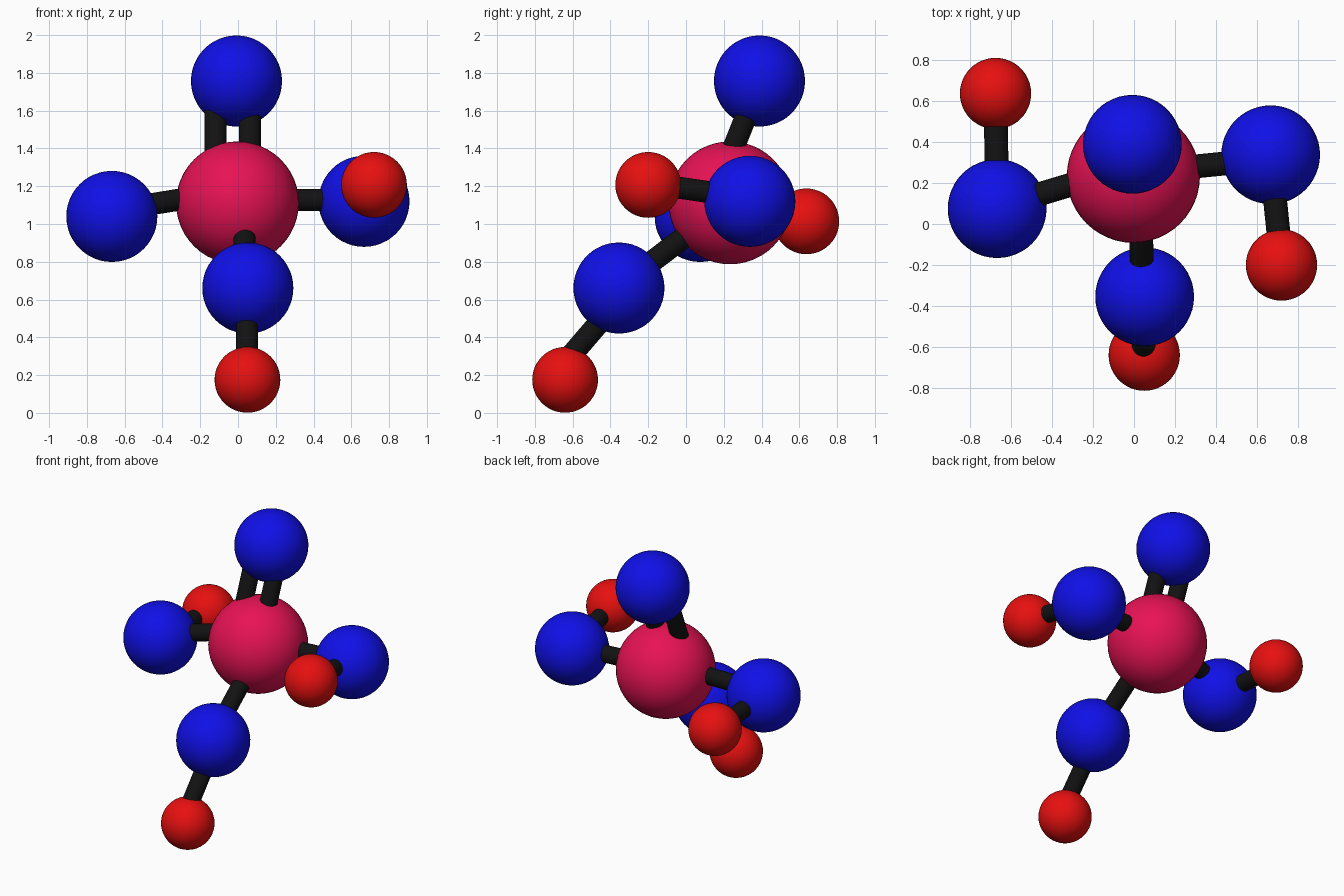
import bpy
from mathutils import Vector

if "Cube" in bpy.data.objects:
    bpy.data.objects.remove(bpy.data.objects["Cube"])


def material(name, rgb):
    m = bpy.data.materials.new(name)
    m.diffuse_color = (*rgb, 1)
    m.use_nodes = True
    m.node_tree.nodes["Principled BSDF"].inputs["Base Color"].default_value = m.diffuse_color
    return m


CRIMSON = material("crimson", (0.80, 0.006, 0.09))
BLUE = material("blue", (0.005, 0.005, 0.80))
RED = material("red", (0.80, 0.005, 0.005))
BLACK = material("black", (0.006, 0.006, 0.006))


def finish(name, mat):
    ob = bpy.context.object
    ob.name = name
    ob.data.materials.append(mat)
    bpy.ops.object.shade_smooth_by_angle()


def ball(name, centre, radius, mat):
    bpy.ops.mesh.primitive_uv_sphere_add(segments=48, ring_count=24, radius=radius, location=centre)
    finish(name, mat)


def stick(name, a, b, radius=0.058):
    a, b = Vector(a), Vector(b)
    bpy.ops.mesh.primitive_cylinder_add(vertices=32, radius=radius, depth=(b - a).length,
                                        location=(a + b) / 2,
                                        rotation=(b - a).to_track_quat('Z', 'Y').to_euler())
    finish(name, BLACK)


# Central ball
ball("centre_ball", (-0.003, 0.233, 1.112), 0.325, CRIMSON)

# Four medium balls around it
for name, c in {"top": (-0.008, 0.389, 1.757), "left": (-0.668, 0.075, 1.04),
                "right": (0.667, 0.338, 1.12), "front": (0.052, -0.355, 0.661)}.items():
    ball(name + "_ball", c, 0.241, BLUE)

# Three small outer balls
for name, c in {"left": (-0.676, 0.637, 1.014), "right": (0.72, -0.2, 1.207),
                "front": (0.05, -0.64, 0.175)}.items():
    ball(name + "_outer_ball", c, 0.174, RED)

# Double stick to the top ball
for side, x in (("left", -0.12), ("right", 0.063)):
    stick(f"top_stick_{side}", (x, 0.17, 1.20), (x, 0.35, 1.65))

# Single sticks from the centre
stick("left_stick", (-0.15, 0.239, 1.155), (-0.60, 0.104, 1.082))
stick("right_stick", (0.10, 0.261, 1.127), (0.60, 0.311, 1.127))
stick("front_stick", (0.032, 0.10, 1.012), (0.04, -0.30, 0.711))

# Sticks to the outer balls
stick("left_outer_stick", (-0.668, 0.15, 1.037), (-0.676, 0.58, 1.017))
stick("right_outer_stick", (0.675, 0.25, 1.15), (0.715, -0.14, 1.207))
stick("front_outer_stick", (0.047, -0.435, 0.506), (0.047, -0.617, 0.294))
